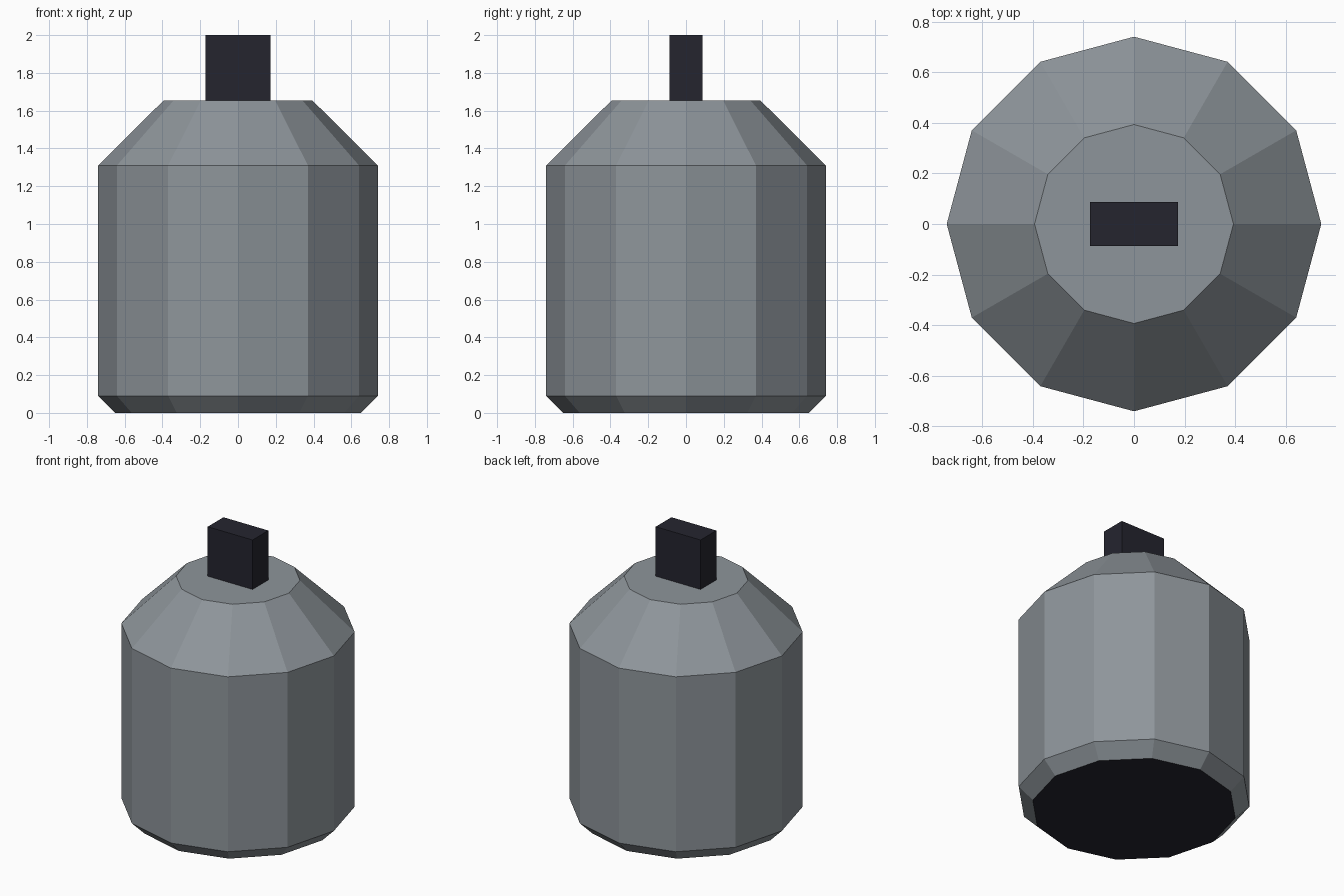
import bpy
import bmesh
from math import cos, sin, tau

cube = bpy.data.objects.get("Cube")
if cube:
    bpy.data.objects.remove(cube, do_unlink=True)

SIDES = 12


def material(name, colour):
    mat = bpy.data.materials.new(name)
    mat.use_nodes = True
    mat.diffuse_color = (*colour, 1)
    bsdf = next(n for n in mat.node_tree.nodes if n.type == 'BSDF_PRINCIPLED')
    bsdf.inputs["Base Color"].default_value = (*colour, 1)
    return mat


def add_object(name, bm, *mats):
    bmesh.ops.recalc_face_normals(bm, faces=bm.faces)
    mesh = bpy.data.meshes.new(name)
    bm.to_mesh(mesh)
    bm.free()
    for mat in mats:
        mesh.materials.append(mat)
    obj = bpy.data.objects.new(name, mesh)
    bpy.context.collection.objects.link(obj)
    return obj


steel = material("steel grey", (0.27, 0.30, 0.325))
black = material("blue black", (0.018, 0.018, 0.028))

# Tank: faceted rings joined into a closed shell, with a black underside
profile = [(0.65, 0), (0.74, 0.09), (0.74, 1.31), (0.393, 1.655)]
bm = bmesh.new()
rings = [[bm.verts.new((r * cos(tau * i / SIDES), r * sin(tau * i / SIDES), z))
          for i in range(SIDES)] for r, z in profile]
for low, high in zip(rings, rings[1:]):
    for i in range(SIDES):
        j = (i + 1) % SIDES
        bm.faces.new((low[i], low[j], high[j], high[i]))
bm.faces.new(rings[-1])
underside = bm.faces.new(rings[0])
underside.material_index = 1
add_object("tank_body", bm, steel, black)

# Valve block on the top
bm = bmesh.new()
bmesh.ops.create_cube(bm, size=1)
bmesh.ops.scale(bm, vec=(0.346, 0.173, 0.345), verts=bm.verts)
bmesh.ops.translate(bm, vec=(0, 0, 1.8275), verts=bm.verts)
add_object("valve_block", bm, black)
